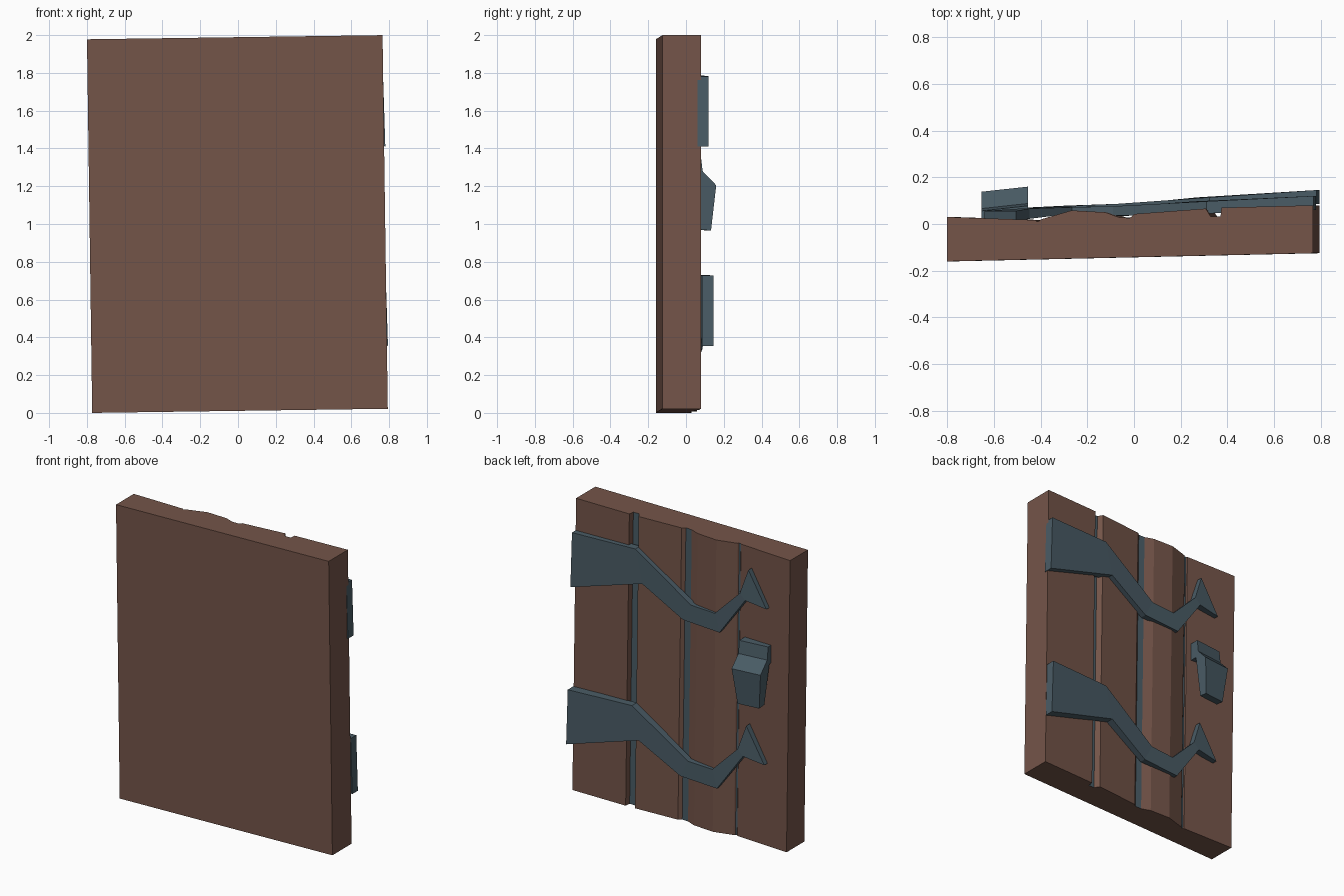
import bpy, bmesh, math
from mathutils import Matrix

if "Cube" in bpy.data.objects:
    bpy.data.objects.remove(bpy.data.objects["Cube"])


def material(name, rgb):
    m = bpy.data.materials.new(name)
    m.diffuse_color = (*rgb, 1)
    m.use_nodes = True
    m.node_tree.nodes["Principled BSDF"].inputs["Base Color"].default_value = m.diffuse_color
    return m


WOOD = material("brown_wood", (0.175, 0.09, 0.066))
IRON = material("grey_iron", (0.068, 0.107, 0.132))


def finish(name, bm, mats):
    bmesh.ops.recalc_face_normals(bm, faces=bm.faces)
    me = bpy.data.meshes.new(name)
    bm.to_mesh(me)
    bm.free()
    for m in mats:
        me.materials.append(m)
    ob = bpy.data.objects.new(name, me)
    bpy.context.collection.objects.link(ob)
    return ob


def loft(bm, rings):
    """Closed solid through rings of equal point count; returns the side faces."""
    vs = [[bm.verts.new(p) for p in r] for r in rings]
    n = len(vs[0])
    sides = [bm.faces.new((a[i], a[(i + 1) % n], b[(i + 1) % n], b[i]))
             for a, b in zip(vs, vs[1:]) for i in range(n)]
    bm.faces.new(vs[0])
    bm.faces.new(vs[-1])
    return sides


# Door slab: top-view profile with plank grooves, extruded upward and leaning slightly
profile = [(-0.772, -0.16), (0.793, -0.125), (0.793, 0.08),
           (0.402, 0.07), (0.398, 0.033), (0.355, 0.033), (0.335, 0.066),
           (0.03, 0.043), (0.01, 0.026), (-0.035, 0.028),
           (-0.095, 0.05), (-0.24, 0.058), (-0.37, 0.02),
           (-0.378, 0.012), (-0.39, 0.011), (-0.396, 0.017), (-0.772, 0.03)]
iron_edges = (4, 8, 13)   # groove floors
bm = bmesh.new()
sides = loft(bm, [[(x, y, z) for x, y in profile] for z in (0, 1.978)])
for i in iron_edges:
    sides[i].material_index = 1
lean = Matrix.Translation((0, 0, 0.0108)) @ Matrix.Rotation(-math.radians(0.8), 4, 'Y')
bmesh.ops.transform(bm, matrix=lean, verts=bm.verts)
finish("door_planks", bm, [WOOD, IRON])

# Strap hinges: cross-sections (top x, top z, bottom x, bottom z, outer y, inner y)
strap = [(0.768, 1.782, 0.78, 1.41, 0.12, 0.06),
         (0.31, 1.785, 0.26, 1.563, 0.097, 0.045),
         (-0.09, 1.505, -0.03, 1.39, 0.076, 0.035),
         (-0.265, 1.495, -0.30, 1.374, 0.072, 0.045),
         (-0.448, 1.677, -0.488, 1.638, 0.066, 0.022),
         (-0.505, 1.845, -0.64, 1.615, 0.056, 0.012)]


def hinge(name, dx, dz, swing):
    bm = bmesh.new()
    rings = []
    for tx, tz, bx, bz, yo, yi in strap:
        dy = swing * (tx + 0.65) / 1.4
        rings.append([(tx + dx, yo + dy, tz + dz), (bx + dx, yo + dy, bz + dz),
                      (bx + dx, yi + dy, bz + dz), (tx + dx, yi + dy, tz + dz)])
    loft(bm, rings)
    finish(name, bm, [IRON])


hinge("upper_strap_hinge", 0, 0, 0)
hinge("lower_strap_hinge", 0.014, -1.055, 0.025)

# Door handle: side-view profile, narrowing toward the hanging grip end
handle = [(0.0, 1.365), (0.078, 1.365), (0.088, 1.28), (0.16, 1.205),
          (0.135, 0.965), (0.08, 0.97), (0.065, 1.245), (0.0, 1.245)]
bm = bmesh.new()
rings = []
for side in (-1, 1):
    ring = []
    for y, z in handle:
        half = 0.075 if z < 1 else 0.1
        x = -0.553 + side * half
        ring.append((x, y + 0.11 * (x + 0.453), z))
    rings.append(ring)
loft(bm, rings)
finish("door_handle", bm, [IRON])
